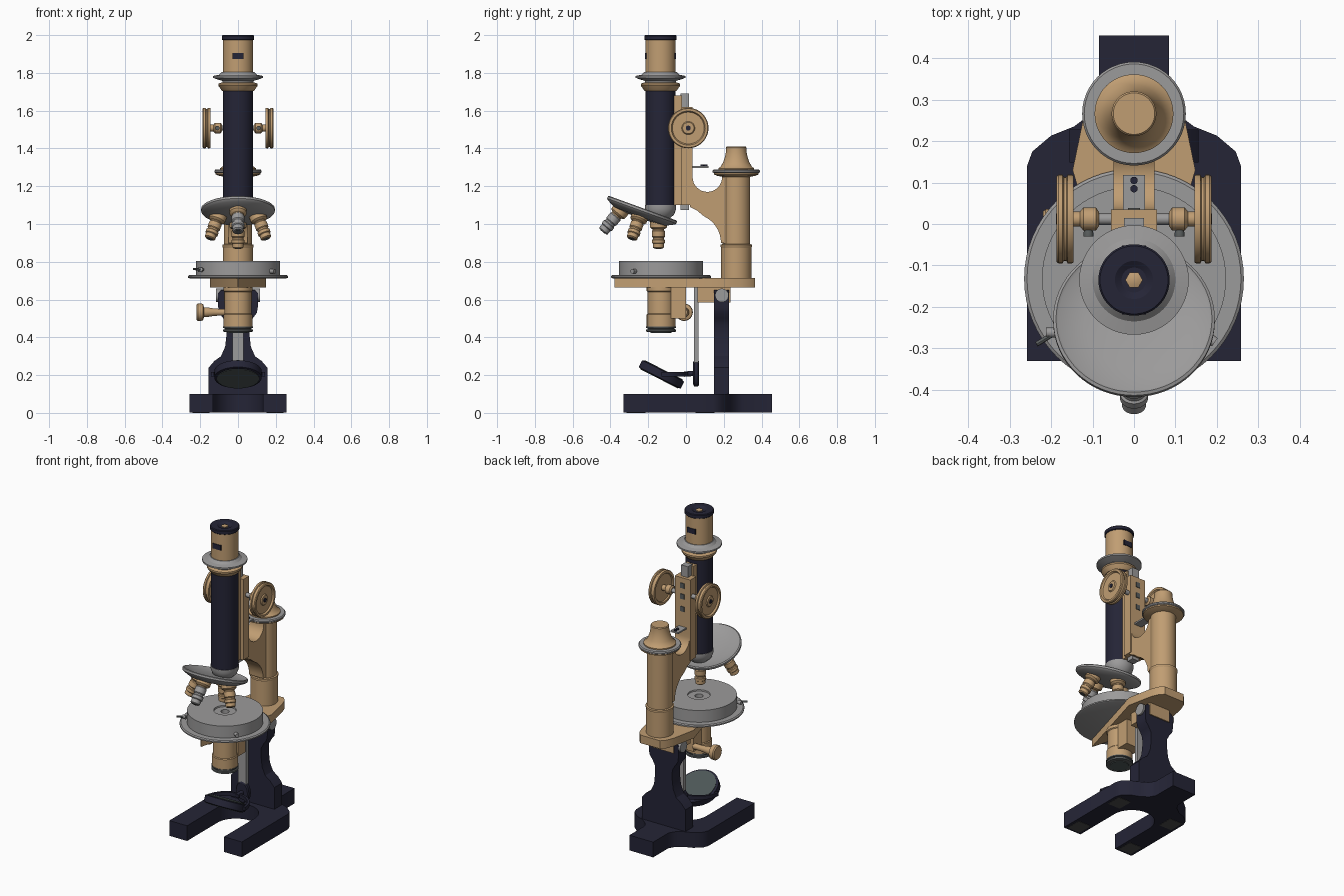
import bpy, bmesh, math
from mathutils import Matrix, Vector

def material(name, rgb):
    m = bpy.data.materials.new(name)
    m.diffuse_color = (*rgb, 1)
    return m

NAVY = material("navy enamel", (0.018, 0.018, 0.037))
BRASS = material("brass", (0.53, 0.34, 0.17))
SILVER = material("silver", (0.33, 0.325, 0.325))
STEEL = material("dark steel", (0.10, 0.11, 0.11))
GLASS = material("mirror glass", (0.075, 0.095, 0.095))
PAD = material("grey pad", (0.07, 0.07, 0.07))

def T(x, y, z):
    return Matrix.Translation((x, y, z))

def R(deg, axis):
    return Matrix.Rotation(math.radians(deg), 4, axis)

def finish(name, bm, mat, matrix=Matrix()):
    bmesh.ops.recalc_face_normals(bm, faces=bm.faces)
    bm.transform(matrix)
    me = bpy.data.meshes.new(name)
    bm.to_mesh(me)
    bm.free()
    me.materials.append(mat)
    ob = bpy.data.objects.new(name, me)
    bpy.context.collection.objects.link(ob)
    return ob

def lathe(name, pts, mat, matrix=Matrix(), closed=False, seg=48):
    """Revolve (radius, height) points about local z; capped unless closed."""
    bm = bmesh.new()
    rings = [[bm.verts.new((r * math.cos(2 * math.pi * i / seg), r * math.sin(2 * math.pi * i / seg), z))
              for i in range(seg)] for r, z in pts]
    pairs = list(zip(rings, rings[1:]))
    if closed:
        pairs.append((rings[-1], rings[0]))
    else:
        bm.faces.new(rings[0])
        bm.faces.new(rings[-1])
    for a, b in pairs:
        for i in range(seg):
            j = (i + 1) % seg
            bm.faces.new((a[i], a[j], b[j], b[i]))
    return finish(name, bm, mat, matrix)

def rod(name, a, b, r, mat, seg=24):
    a, b = Vector(a), Vector(b)
    m = Matrix.Translation(a) @ (b - a).to_track_quat('Z', 'Y').to_matrix().to_4x4()
    return lathe(name, [(r, 0), (r, (b - a).length)], mat, m, seg=seg)

def extrude(name, outline, axis, lo, hi, mat):
    """Extrude an outline: axis z takes (x,y), y takes (x,z), x takes (y,z)."""
    put = {'x': lambda p, t: (t, *p), 'y': lambda p, t: (p[0], t, p[1]), 'z': lambda p, t: (*p, t)}[axis]
    bm = bmesh.new()
    a = [bm.verts.new(put(p, lo)) for p in outline]
    b = [bm.verts.new(put(p, hi)) for p in outline]
    bm.faces.new(a)
    bm.faces.new(b)
    for i in range(len(a)):
        j = (i + 1) % len(a)
        bm.faces.new((a[i], a[j], b[j], b[i]))
    return finish(name, bm, mat)

def box(name, x, y, z, mat):
    return extrude(name, [(x[0], y[0]), (x[1], y[0]), (x[1], y[1]), (x[0], y[1])], 'z', *z, mat)

def arc(cx, cy, r, a0, a1, n=16):
    return [(cx + r * math.cos(math.radians(a0 + (a1 - a0) * i / n)),
             cy + r * math.sin(math.radians(a0 + (a1 - a0) * i / n))) for i in range(n + 1)]

def mirrored(half):
    return half + [(-x, y) for x, y in reversed(half)]

# Horseshoe base with pads
base = [(-p[0], p[1]) for p in arc(0, -0.02, 0.132, 90, 180, 14)][1:]
base += [(0.132, -0.33), (0.258, -0.33), (0.258, 0.14), (0.245, 0.175), (0.2, 0.213),
         (0.145, 0.235), (0.105, 0.265), (0.085, 0.3), (0.084, 0.455)]
extrude("horseshoe_base", mirrored(base), 'z', 0.002, 0.1, NAVY)
for s in (-1, 1):
    for y in (-0.265, 0.1):
        box("foot_pad", (s * 0.195 - 0.045, s * 0.195 + 0.045), (y - 0.05, y + 0.05), (0, 0.006), PAD)

# Pillar and tilting hinge
pillar = [(0.155, 0.095), (0.155, 0.24), (0.125, 0.275), (0.09, 0.3), (0.068, 0.35), (0.06, 0.42),
          (0.062, 0.47), (0.078, 0.5), (0.1, 0.53), (0.105, 0.56), (0.105, 0.635), (0.09, 0.65)]
extrude("pillar", mirrored(pillar), 'y', 0.148, 0.228, NAVY)
rod("hinge_pin", (-0.117, 0.19, 0.622), (0.117, 0.19, 0.622), 0.036, SILVER)
box("hinge_block", (-0.075, 0.075), (0.06, 0.235), (0.585, 0.67), BRASS)

# Stage: brass carrier, thin plate, round table
carrier = [(-x, y) for x, y in arc(0, -0.135, 0.243, 270, 129, 28)]
carrier = [(-x, y) for x, y in carrier if y < 0.05 and x <= 0.0001]
carrier += [(0.148, 0.13), (0.115, 0.29), (0.095, 0.34), (0.07, 0.365)]
extrude("stage_carrier", mirrored([(max(x, 0.002), y) for x, y in carrier]), 'z', 0.663, 0.715, BRASS)
S = T(0, -0.132, 0)
lathe("stage_plate", [(0.255, 0.712), (0.265, 0.716), (0.265, 0.724), (0.258, 0.729)], SILVER, S, seg=64)
lathe("round_stage", [(0.222, 0.725), (0.222, 0.805), (0.066, 0.805), (0.064, 0.797), (0.025, 0.797), (0.024, 0.76)],
      SILVER, S, seg=64)
lathe("stage_opening", [(0.023, 0.76), (0.023, 0.766)], NAVY, S)
rod("stage_lever", (-0.17, -0.25, 0.757), (-0.235, -0.29, 0.762), 0.006, STEEL, 12)
lathe("lever_knob", [(0.012, -0.012), (0.012, 0.012)], SILVER, T(-0.2, -0.262, 0.757) @ R(90, 'Y'), seg=16)
rod("stage_screw", (0.16, -0.26, 0.75), (0.195, -0.285, 0.75), 0.012, SILVER, 16)

# Condenser below the stage
lathe("condenser", [(0.076, 0.455), (0.076, 0.52), (0.071, 0.525), (0.071, 0.64), (0.076, 0.645), (0.076, 0.666)], BRASS, S)
lathe("condenser_ring", [(0.062, 0.428), (0.079, 0.43), (0.079, 0.44), (0.072, 0.443), (0.072, 0.448), (0.079, 0.45),
                         (0.079, 0.457)], STEEL, S)
lathe("condenser_lens", [(0.055, 0.424), (0.055, 0.43)], GLASS, S)
box("condenser_bracket", (-0.055, 0.055), (-0.08, 0.0), (0.5, 0.665), BRASS)
lathe("condenser_knob", [(0.018, 0.05), (0.018, 0.1), (0.02, 0.13), (0.026, 0.165), (0.026, 0.18), (0.043, 0.185),
                         (0.046, 0.195), (0.046, 0.213), (0.04, 0.22)], BRASS, T(0, -0.01, 0.533) @ R(-90, 'Y'))

# Mirror with its hanging bar
box("mirror_bar", (-0.028, 0.028), (0.042, 0.066), (0.26, 0.665), SILVER)
lathe("mirror_bar_end", [(0.05, -0.016), (0.058, -0.01), (0.058, 0.01), (0.05, 0.016)], NAVY,
      T(0, 0.054, 0.21) @ Matrix.Diagonal((0.8, 1, 1.2, 1)) @ R(90, 'X'))
rod("mirror_arm", (0, 0.05, 0.21), (0, -0.01, 0.205), 0.014, NAVY)
fork = arc(0, -0.13, 0.142, 0, 180, 24) + arc(0, -0.13, 0.128, 180, 0, 24)
extrude("mirror_fork", fork, 'z', 0.192, 0.216, NAVY)
M = T(0, -0.13, 0.204) @ R(-27, 'X')
lathe("mirror_frame", [(0.112, -0.024), (0.125, -0.02), (0.125, 0.02), (0.112, 0.024)], NAVY, M)
for s in (-1, 1):
    lathe("mirror_glass", [(0.112, s * 0.022), (0.112, s * 0.027)], GLASS, M)

# Arm column with fine focus cap
C = T(0, 0.266, 0)
lathe("arm_column", [(0.08, 0.7), (0.08, 0.875), (0.083, 0.88), (0.083, 0.89), (0.074, 0.893), (0.074, 1.25),
                     (0.1, 1.255), (0.118, 1.262), (0.118, 1.274)], BRASS, C)
lathe("column_ring", [(0.12, 1.27), (0.125, 1.274), (0.125, 1.282), (0.12, 1.288)], SILVER, C)
lathe("fine_focus_cap", [(0.095, 1.285), (0.095, 1.295), (0.084, 1.302), (0.07, 1.325), (0.06, 1.355), (0.054, 1.385),
                         (0.054, 1.405), (0.05, 1.41)], BRASS, C)
arm = [(0.225, 0.895)] + arc(0.03, 0.9, 0.155, 0, 65, 8)
arm += [(0.06, 1.07), (0.02, 1.09), (0.02, 1.27), (0.035, 1.27)]
arm += arc(0.113, 1.248, 0.078, 180, 360, 16) + [(0.225, 1.25)]
extrude("limb_arm", arm, 'x', -0.05, 0.05, BRASS)
box("focus_stop", (-0.027, 0.027), (0.02, 0.118), (1.296, 1.306), SILVER)
for y in (0.085, 0.105):
    lathe("stop_screw", [(0.009, 1.305), (0.009, 1.314)], NAVY, T(0, y, 0), seg=16)

# Rack slide and coarse focus
box("tube_slide", (-0.035, 0.035), (-0.075, -0.02), (1.1, 1.68), BRASS)
box("rack", (-0.024, 0.024), (-0.03, 0.015), (1.075, 1.69), SILVER)
box("focus_housing", (-0.055, 0.055), (-0.025, 0.035), (1.1, 1.62), BRASS)
for z in (1.42, 1.5, 1.57):
    box("housing_screw", (-0.014, 0.014), (0.034, 0.039), (z - 0.016, z + 0.016), STEEL)
rod("focus_shaft", (-0.15, 0.012, 1.508), (0.15, 0.012, 1.508), 0.014, SILVER)
for s in (-1, 1):
    W = T(0, 0.012, 1.508) @ R(s * 90, 'Y')
    lathe("focus_hub", [(0.018, 0.085), (0.028, 0.092), (0.028, 0.122), (0.018, 0.13), (0.018, 0.16)], BRASS, W)
    lathe("focus_wheel", [(0.03, 0.155), (0.085, 0.153), (0.09, 0.146), (0.105, 0.146), (0.107, 0.15), (0.107, 0.16),
                          (0.101, 0.163), (0.101, 0.169), (0.107, 0.172), (0.107, 0.182), (0.103, 0.187),
                          (0.09, 0.187), (0.084, 0.177), (0.035, 0.177), (0.03, 0.183)], BRASS, W)
    lathe("wheel_screw", [(0.013, 0.18), (0.013, 0.188)], NAVY, W, seg=16)
    lathe("hub_screw", [(0.008, 0.02), (0.012, 0.034), (0.012, 0.042)], STEEL, T(s * 0.11, 0.012, 1.508) @ R(90, 'X'), seg=16)

# Body tube, collars and eyepiece
B = T(0, -0.135, 0)
lathe("body_tube", [(0.08, 1.09), (0.08, 1.715)], NAVY, B)
lathe("lower_collar", [(0.05, 1.03), (0.072, 1.05), (0.083, 1.08), (0.083, 1.1)], SILVER, B)
lathe("tube_collar", [(0.083, 1.705), (0.09, 1.712), (0.104, 1.732), (0.104, 1.742), (0.09, 1.748)], BRASS, B)
lathe("eyepiece_collar", [(0.083, 1.745), (0.083, 1.758), (0.11, 1.766), (0.132, 1.774), (0.132, 1.784), (0.1, 1.79),
                          (0.085, 1.805)], SILVER, B)
lathe("eyepiece_tube", [(0.08, 1.79), (0.08, 1.98)], BRASS, B)
lathe("eyepiece_cap", [(0.082, 1.974), (0.086, 1.978), (0.086, 1.996), (0.082, 2.0), (0.046, 2.0), (0.03, 1.99)], NAVY, B)
lathe("eyepiece_lens", [(0.021, 1.988), (0.021, 1.995), (0.011, 1.999)], BRASS, B, seg=6)
for s in (-1, 1):
    y = -0.135 + s * 0.079
    box("eyepiece_window", (-0.029, 0.029), (y - 0.004, y + 0.004), (1.873, 1.905), NAVY)

# Revolving nosepiece with four objectives
N = T(0, -0.23, 1.08) @ R(-20, 'X')
lathe("nosepiece", [(0.06, -0.05), (0.145, -0.042), (0.18, -0.024), (0.19, -0.018), (0.195, -0.012), (0.195, 0.0),
                    (0.188, 0.004), (0.182, 0.0), (0.12, -0.014), (0.05, -0.018)], SILVER, N, seg=64)
for k, name in enumerate(("working", "left", "front", "right")):
    O = N @ R(90 * k, 'Z') @ T(0, 0.1, -0.03) @ R(20, 'X') @ Matrix.Diagonal((1, 1, 1.12 if k == 2 else 1, 1))
    lathe(name + "_objective_mount", [(0.045, 0.0), (0.045, -0.035), (0.038, -0.042), (0.03, -0.045), (0.03, -0.06)],
          BRASS, O, seg=32)
    lathe(name + "_objective", [(0.03, -0.05), (0.034, -0.055), (0.034, -0.085), (0.029, -0.09), (0.029, -0.098),
                                (0.034, -0.102), (0.034, -0.118), (0.029, -0.122), (0.029, -0.142), (0.022, -0.147)],
          SILVER if k == 2 else BRASS, O, seg=32)
    lathe(name + "_objective_lens", [(0.016, -0.146), (0.016, -0.149)], STEEL, O, seg=32)

# Smooth the round surfaces, keep the edges sharp
bpy.ops.object.select_all(action='SELECT')
bpy.context.view_layer.objects.active = bpy.context.selected_objects[0]
bpy.ops.object.shade_smooth_by_angle(angle=math.radians(30))
